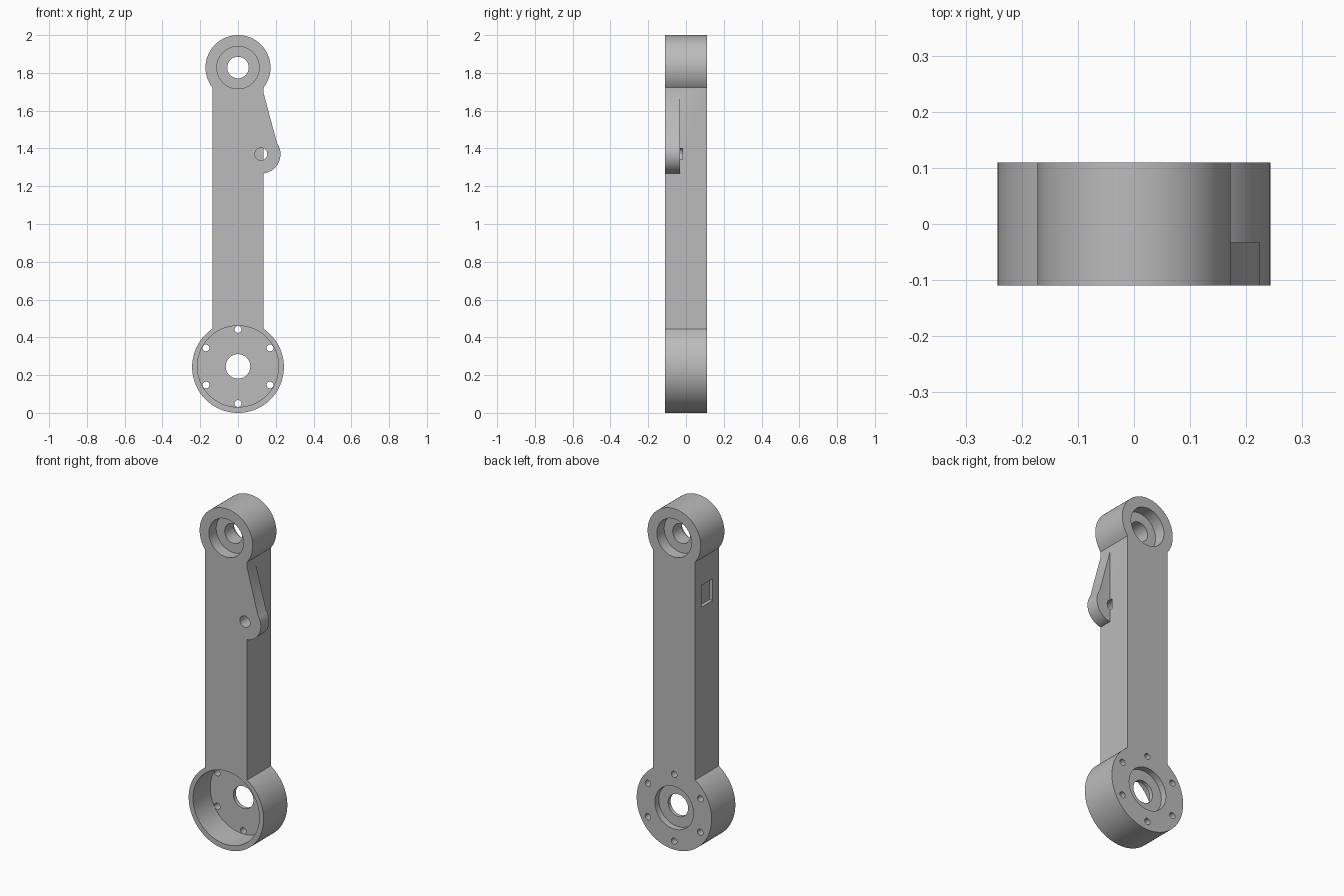
import bpy, bmesh, math

if "Cube" in bpy.data.objects:
    bpy.data.objects.remove(bpy.data.objects["Cube"], do_unlink=True)

metal = bpy.data.materials.new("plain grey metal")
metal.use_nodes = True
GREY = (0.5, 0.5, 0.5, 1)
metal.diffuse_color = GREY
metal.node_tree.nodes["Principled BSDF"].inputs["Base Color"].default_value = GREY

FRONT, BACK = -0.11, 0.11
TOP_Z, BASE_Z = 1.828, 0.243      # centres of the two bearing eyes
HALF_W = 0.136                    # half width of the bar


def prism(name, outline, y0, y1):
    """Extrude an (x, z) outline from y0 to y1."""
    bm = bmesh.new()
    face = bm.faces.new([bm.verts.new((x, y0, z)) for x, z in outline])
    ext = bmesh.ops.extrude_face_region(bm, geom=[face])["geom"]
    moved = [g for g in ext if isinstance(g, bmesh.types.BMVert)]
    bmesh.ops.translate(bm, verts=moved, vec=(0, y1 - y0, 0))
    bmesh.ops.recalc_face_normals(bm, faces=bm.faces)
    mesh = bpy.data.meshes.new(name)
    bm.to_mesh(mesh)
    bm.free()
    mesh.materials.append(metal)
    obj = bpy.data.objects.new(name, mesh)
    bpy.context.collection.objects.link(obj)
    return obj


def arc(cx, cz, r, a0, a1, n):
    angles = [math.radians(a0 + (a1 - a0) * i / n) for i in range(n + 1)]
    return [(cx + r * math.cos(a), cz + r * math.sin(a)) for a in angles]


def disc(name, cx, cz, r, y0, y1, n=96):
    return prism(name, arc(cx, cz, r, 0, 360, n)[:-1], y0, y1)


def box(name, x0, x1, z0, z1, y0, y1):
    return prism(name, [(x0, z0), (x1, z0), (x1, z1), (x0, z1)], y0, y1)


def combine(target, tool, operation):
    mod = target.modifiers.new(operation.lower(), 'BOOLEAN')
    mod.operation, mod.solver, mod.object = operation, 'EXACT', tool
    bpy.context.view_layer.objects.active = target
    bpy.ops.object.modifier_apply(modifier=mod.name)
    bpy.data.objects.remove(tool, do_unlink=True)


# Body outline: two round eyes joined by a straight bar
R_TOP, R_BASE = 0.172, 0.243
a_top = math.degrees(math.acos(HALF_W / R_TOP))
a_base = math.degrees(math.acos(HALF_W / R_BASE))
body = arc(0, TOP_Z, R_TOP, -a_top, 180 + a_top, 96)
body += arc(0, BASE_Z, R_BASE, 180 - a_base, 360 + a_base, 112)
arm = prism("link_arm", body, FRONT, BACK)

# Side lug with its sloping rib
LUG_X, LUG_Z, LUG_Y = 0.122, 1.37, -0.033
lug = [(0.05, 1.69), (HALF_W, 1.69)]
lug += arc(LUG_X, LUG_Z, 0.103, 35, -90, 32) + [(0.05, 1.267)]
combine(arm, prism("lug", lug, FRONT, LUG_Y), 'UNION')

# Upper eye: counterbore on both sides and a through bore
cuts = [
    disc("upper_front_bore", 0, TOP_Z, 0.112, FRONT - 0.05, FRONT + 0.068),
    disc("upper_back_bore", 0, TOP_Z, 0.112, BACK - 0.068, BACK + 0.05),
    disc("upper_hole", 0, TOP_Z, 0.057, -0.2, 0.2, 64),
    # Lower eye: deep front pocket, shallow back recess, bore
    disc("lower_pocket", 0, BASE_Z + 0.003, 0.215, FRONT - 0.05, 0.05, 112),
    disc("lower_back_bore", 0, BASE_Z + 0.003, 0.125, BACK - 0.037, BACK + 0.05),
    disc("lower_hole", 0, BASE_Z + 0.003, 0.065, -0.2, 0.2, 64),
    # Blind pin hole in the lug and shallow window in the right side
    disc("pin_hole", LUG_X, LUG_Z, 0.033, FRONT - 0.05, -0.018, 48),
    box("side_window", -0.2, -HALF_W + 0.02, 1.436, 1.564, -0.052, 0.052),
]

# Ring of six bolt holes
for k in range(6):
    a = math.radians(30 + 60 * k)
    cuts.append(disc("bolt_hole", 0.196 * math.cos(a),
                     BASE_Z + 0.003 + 0.196 * math.sin(a), 0.018, 0, 0.2, 32))

for cutter in cuts:
    combine(arm, cutter, 'DIFFERENCE')

# Smooth the round walls, keep the rims sharp
bpy.ops.object.select_all(action='DESELECT')
arm.select_set(True)
bpy.context.view_layer.objects.active = arm
bpy.ops.object.shade_smooth_by_angle(angle=math.radians(25))
